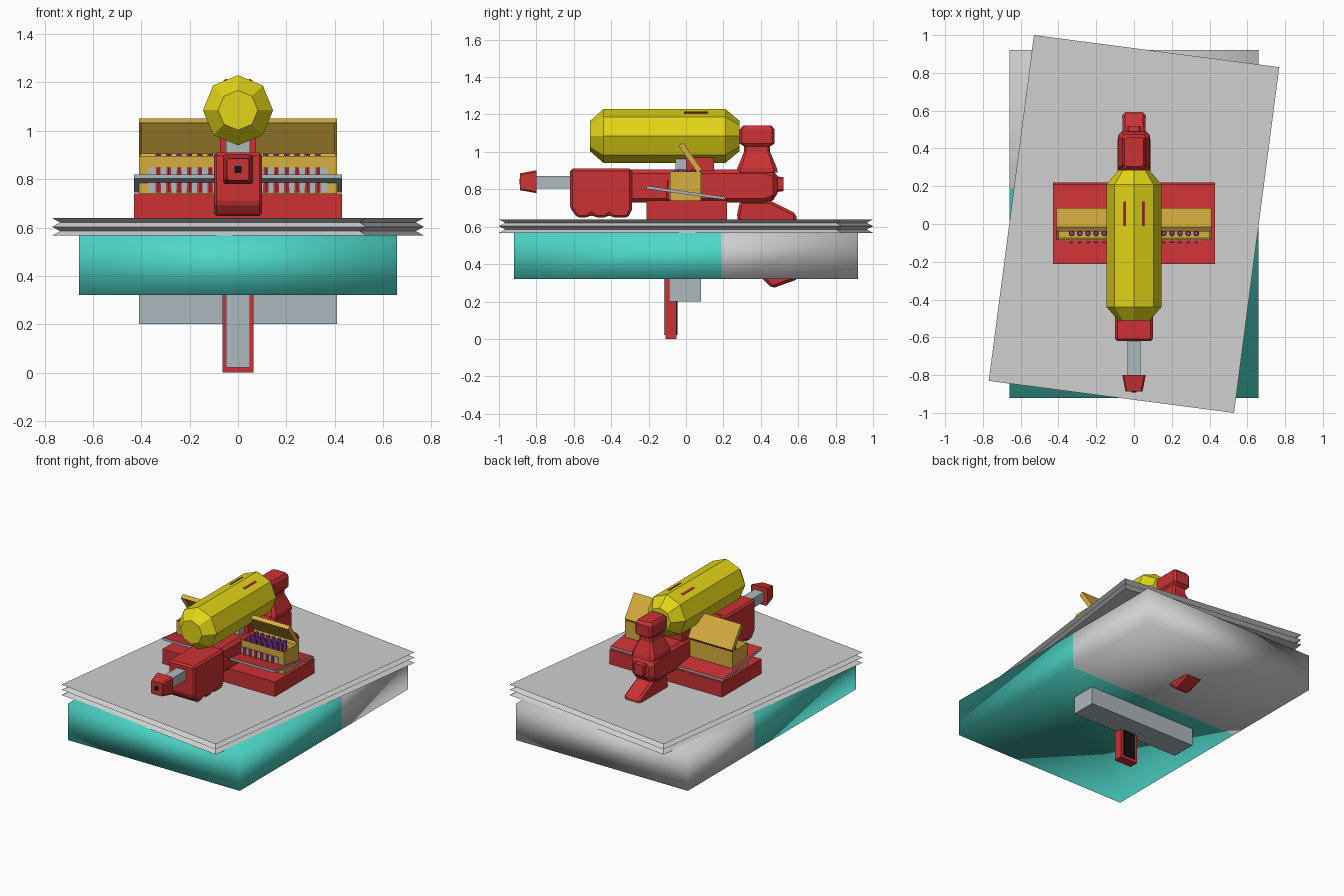
import bpy, bmesh, math
from mathutils import Matrix

if "Cube" in bpy.data.objects:
    bpy.data.objects.remove(bpy.data.objects["Cube"])


def mat(name, r, g, b):
    m = bpy.data.materials.new(name)
    m.diffuse_color = (r, g, b, 1)
    m.use_nodes = True
    m.node_tree.nodes["Principled BSDF"].inputs["Base Color"].default_value = m.diffuse_color
    return m


RED = mat("red", 0.60, 0.032, 0.034)
STEEL = mat("steel", 0.42, 0.48, 0.51)
GREY = mat("pale grey", 0.63, 0.63, 0.63)
TEAL = mat("teal", 0.075, 0.68, 0.58)
YELLOW = mat("yellow", 0.76, 0.66, 0.008)
GOLD = mat("gold", 0.68, 0.42, 0.048)
BLACK = mat("black", 0.006, 0.006, 0.006)
PURPLE = mat("purple", 0.25, 0.045, 0.35)


def finish(name, bm, *mats):
    bmesh.ops.recalc_face_normals(bm, faces=bm.faces[:])
    me = bpy.data.meshes.new(name)
    bm.to_mesh(me)
    bm.free()
    for m in mats:
        me.materials.append(m)
    ob = bpy.data.objects.new(name, me)
    bpy.context.collection.objects.link(ob)
    return ob


def loft(name, rings, *mats):
    """Skin a list of equal-length point rings and cap both ends."""
    bm = bmesh.new()
    vs = [[bm.verts.new(p) for p in ring] for ring in rings]
    n = len(vs[0])
    for a, b in zip(vs, vs[1:]):
        for i in range(n):
            j = (i + 1) % n
            bm.faces.new((a[i], a[j], b[j], b[i]))
    bm.faces.new(vs[0])
    bm.faces.new(vs[-1])
    return finish(name, bm, *mats)


def box(name, x, y, z, *mats):
    ring = lambda h: [(x[0], y[0], h), (x[1], y[0], h), (x[1], y[1], h), (x[0], y[1], h)]
    return loft(name, [ring(z[0]), ring(z[1])], *mats)


def prism(name, half, profile, m):
    """Side profile (y, z) extruded across x."""
    return loft(name, [[(s, y, z) for y, z in profile] for s in (-half, half)], m)


def oct_rect(w, lo, hi, c):
    """Rectangle with cut corners in a plane."""
    return [(-w + c, lo), (w - c, lo), (w, lo + c), (w, hi - c),
            (w - c, hi), (-w + c, hi), (-w, hi - c), (-w, lo + c)]


def along_y(name, secs, m):
    return loft(name, [[(a, y, b) for a, b in oct_rect(w, lo, hi, c)]
                       for y, w, lo, hi, c in secs], m)


def along_z(name, secs, m):
    return loft(name, [[(a, b, z) for a, b in oct_rect(w, lo, hi, c)]
                       for z, w, lo, hi, c in secs], m)


def bevel(ob, width):
    md = ob.modifiers.new("bevel", 'BEVEL')
    md.width = width
    md.segments = 1


# base slab: teal front, grey rear, softly shaded
slab = loft("base_slab", [[(-.658, y, .32), (.658, y, .32), (.658, y, .57), (-.658, y, .57)]
                          for y in (-.92, .19, .92)], TEAL, GREY)
for p in slab.data.polygons:
    p.use_smooth = True
    p.material_index = 1 if p.center.y > .19 else 0

# twisted stack of sheets with zigzag edges
rot = Matrix.Rotation(math.radians(-7.45), 3, 'Z')
rings = []
for z, d in ((.567, 0), (.585, .03), (.603, 0), (.621, .03), (.639, 0)):
    w, l = .655 - d, .923 - d
    corners = [(-w, -l), (w, -l), (w, l), (-w, l)]
    rings.append([(x * rot[0][0] + y * rot[0][1], x * rot[1][0] + y * rot[1][1], z)
                  for x, y in corners])
loft("sheet_stack", rings, GREY)

# parts hanging below the slab
box("lower_tray", (-.41, .41), (-.09, .08), (.20, .50), STEEL)
box("lower_handle", (-.065, .065), (-.11, -.05), (0, .60), RED)
box("handle_front_panel", (-.05, .05), (-.117, -.11), (.022, .33), STEEL)
box("handle_back_panel", (-.045, .045), (-.05, -.046), (.02, .33), BLACK)
bevel(prism("rear_grip", .062, [(.29, .74), (.27, .65), (.41, .32), (.46, .27),
                                (.60, .32), (.59, .67), (.45, .74)], RED), .015)

# red mounting block and tilted plate
box("mounting_block", (-.43, .43), (-.21, .22), (.635, .74), RED)
plate = loft("tilted_plate", [[(s, -.212, .802), (s, .21, .744), (s, .21, .759), (s, -.212, .819)]
                              for s in (-.43, .43)], STEEL, RED)
for p in plate.data.polygons:
    p.material_index = 1 if p.normal.z > .9 else 0

# body, forend and barrel
along_y("main_body", [(-.30, .088, .73, .905, .02), (.42, .088, .73, .905, .02),
                      (.465, .085, .74, .90, .03), (.49, .06, .78, .87, .02)], RED)
along_y("rear_plug", [(.48, .04, .785, .87, .01), (.52, .035, .79, .865, .01)], RED)
bevel(prism("forend", .10, [(-.62, .91), (-.62, .70), (-.58, .648), (-.53, .648), (-.505, .665),
                            (-.48, .648), (-.43, .648), (-.41, .665), (-.39, .648),
                            (-.31, .648), (-.29, .69), (-.29, .91)], RED), .012)
box("barrel", (-.035, .035), (-.82, -.60), (.805, .872), STEEL)
along_y("muzzle", [(-.888, .045, .795, .885, .008), (-.80, .062, .78, .902, .008)], RED)
box("muzzle_hole", (-.014, .014), (-.891, -.885), (.826, .854), BLACK)

# rear pillar behind the tank
along_z("rear_pillar", [(.89, .085, .27, .49, .02), (.915, .085, .275, .485, .02),
                        (1.0, .05, .31, .45, .012), (1.03, .05, .31, .45, .012),
                        (1.045, .062, .287, .473, .012), (1.12, .062, .287, .473, .012),
                        (1.14, .05, .305, .458, .012)], RED)

# eight-sided tank with tapered ends
loft("tank", [[(r * math.sin(i * math.pi / 4), y, 1.085 + r * math.cos(i * math.pi / 4))
               for i in range(8)]
              for y, r in ((-.512, .082), (-.44, .145), (.21, .145), (.285, .082))], YELLOW)
for s, side in ((-1, "left"), (1, "right")):
    slot = box("tank_slot_" + side, (-.007, .007), (-.01, .118), (-.004, .004), RED)
    slot.location = (s * .0515, 0, 1.2085)
    slot.rotation_euler = (0, s * math.pi / 8, 0)
box("tank_mount", (-.075, .075), (0, .15), (.89, .98), RED)
box("tank_mount_front", (-.05, .05), (-.055, .0), (.89, .98), STEEL)

# open gold box: sunken top
case = bmesh.new()
bmesh.ops.create_cube(case, size=1, matrix=Matrix.Translation((0, -.0025, .8175))
                      @ Matrix.Diagonal((.82, .165, .155, 1)))
case.normal_update()
top = [f for f in case.faces if f.normal.z > .9]
bmesh.ops.inset_region(case, faces=top, thickness=.014)
bmesh.ops.translate(case, verts=top[0].verts[:], vec=(0, 0, -.07))
finish("gold_box", case, GOLD)
box("box_front_panel", (-.37, .37), (-.091, -.084), (.745, .848), STEEL)

# hinged lid leaning forward over the box, hollow underneath
lid = bmesh.new()
bmesh.ops.create_cube(lid, size=1, matrix=Matrix.Translation((0, .088, 0))
                      @ Matrix.Diagonal((.82, .176, .03, 1)))
lid.normal_update()
under = [f for f in lid.faces if f.normal.z > .9]
bmesh.ops.inset_region(lid, faces=under, thickness=.014)
bmesh.ops.translate(lid, verts=under[0].verts[:], vec=(0, 0, -.016))
lid_ob = finish("gold_lid", lid, GOLD)
lid_ob.location = (0, .073, .897)
lid_ob.rotation_euler = (math.radians(125), 0, 0)


# rows of pins with purple tips
def pins(name, y, z0, z1, r, m):
    bm = bmesh.new()
    for s in (-1, 1):
        for k in range(6):
            bmesh.ops.create_cone(bm, cap_ends=True, segments=6, radius1=r, radius2=r * .8,
                                  depth=z1 - z0, matrix=Matrix.Translation(
                                      (s * (.115 + .043 * k), y, (z0 + z1) / 2)))
    finish(name, bm, m)


for i, y in enumerate((-.05, -.005, .04)):
    pins("pin_tips_%d" % i, y, .86, .905, .016, PURPLE)
    pins("pin_stems_%d" % i, y, .82, .86, .016, RED)
pins("front_pins", -.091, .745, .848, .013, RED)
